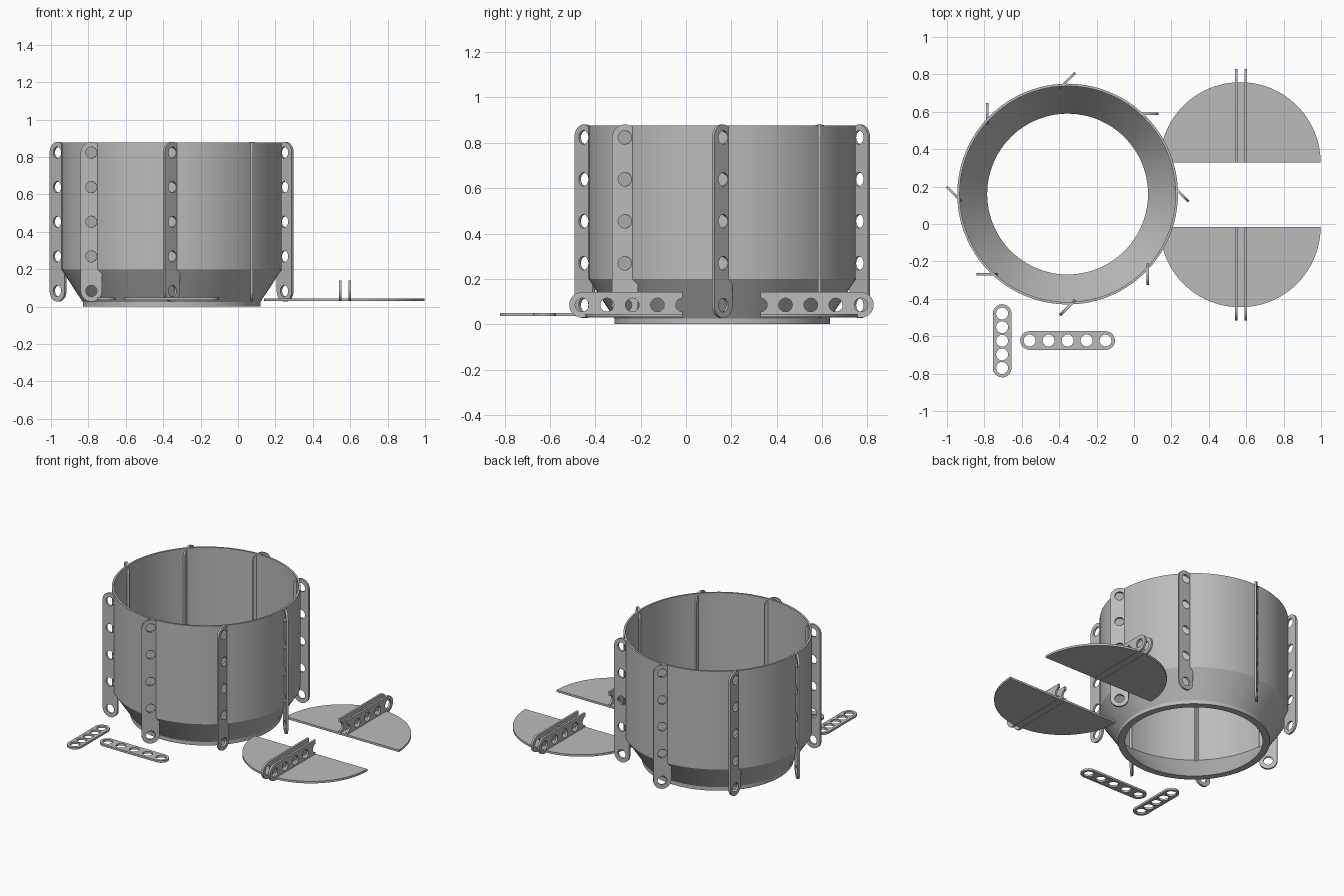
import bpy, bmesh
from math import cos, sin, pi
from mathutils import Matrix, Vector

cube = bpy.data.objects.get("Cube")
if cube:
    bpy.data.objects.remove(cube)

GREY = 0.5
mat = bpy.data.materials.new("plain grey")
mat.use_nodes = True
mat.diffuse_color = (GREY, GREY, GREY, 1)
mat.node_tree.nodes["Principled BSDF"].inputs["Base Color"].default_value = (GREY, GREY, GREY, 1)

THICK = 0.014
BOWL = Vector((-0.355, 0.16, 0))
Z = Vector((0, 0, 1))


def finish(name, bm, matrix):
    bmesh.ops.recalc_face_normals(bm, faces=bm.faces)
    mesh = bpy.data.meshes.new(name)
    bm.to_mesh(mesh)
    bm.free()
    mesh.materials.append(mat)
    obj = bpy.data.objects.new(name, mesh)
    bpy.context.collection.objects.link(obj)
    obj.matrix_world = matrix
    bpy.ops.object.select_all(action='DESELECT')
    obj.select_set(True)
    bpy.context.view_layer.objects.active = obj
    bpy.ops.object.shade_smooth_by_angle(angle=pi / 6)
    return obj


def arc(cx, r, start, end, n):
    angles = [start + (end - start) * i / n for i in range(n + 1)]
    return [(cx + r * cos(a), r * sin(a)) for a in angles]


def plate(name, outline, holes, matrix):
    """Flat sheet with holes, centred on its thickness."""
    bm = bmesh.new()
    for loop in [outline] + holes:
        vs = [bm.verts.new((x, y, -THICK / 2)) for x, y in loop]
        for i, v in enumerate(vs):
            bm.edges.new((vs[i - 1], v))
    bmesh.ops.triangle_fill(bm, use_beauty=True, edges=bm.edges[:], normal=Z)
    top = bmesh.ops.extrude_face_region(bm, geom=bm.faces[:])["geom"]
    bmesh.ops.translate(bm, vec=Z * THICK,
                        verts=[g for g in top if isinstance(g, bmesh.types.BMVert)])
    return finish(name, bm, matrix)


def strap(name, origin, along, across, pitch, width, hole=0.03, cut=False):
    """Five-hole strap; a cut strap ends in the middle of its last hole."""
    h, last = width / 2, 4 * pitch
    outline = arc(0, h, pi / 2, 3 * pi / 2, 16)
    if cut:
        outline += [(last, -h)] + arc(last, hole, -pi / 2, -3 * pi / 2, 16) + [(last, h)]
    else:
        outline += arc(last, h, -pi / 2, pi / 2, 16)
    holes = [arc(i * pitch, hole, 0, 2 * pi, 24)[:-1] for i in range(4 if cut else 5)]
    m = Matrix((along, across, along.cross(across))).transposed().to_4x4()
    return plate(name, outline, holes, Matrix.Translation(origin) @ m)


# Open bowl: straight wall, cone and foot ring, as a closed lathe profile
profile = [(0.43, 0), (0.475, 0), (0.475, 0.025), (0.59, 0.2),
           (0.59, 0.877), (0.577, 0.877), (0.577, 0.2)]
bm = bmesh.new()
ring = [bm.verts.new((r, 0, z)) for r, z in profile]
edges = [bm.edges.new((ring[i - 1], v)) for i, v in enumerate(ring)]
bmesh.ops.spin(bm, geom=ring + edges, cent=(0, 0, 0), axis=Z,
               angle=2 * pi, steps=96, use_merge=True)
bmesh.ops.remove_doubles(bm, verts=bm.verts, dist=0.0001)
finish("bowl", bm, Matrix.Translation(BOWL))

# Eight upright straps, each turned 45 degrees from the radius
for i in range(8):
    a = i * pi / 4
    out = Vector((cos(a), sin(a), 0))
    turn = Vector((cos(a - pi / 4), sin(a - pi / 4), 0))
    strap(f"wall_strap_{i + 1}", BOWL + out * 0.607 + Z * 0.084, Z, turn, 0.185, 0.114)

# Two half-disc flaps, each with a pair of standing straps
for side, edge_y, s in (("back", 0.328, 1), ("front", -0.015, -1)):
    outline = arc(0, 0.43, 0, s * pi, 48)
    plate(side + "_flap", outline, [], Matrix.Translation((0.568, edge_y, 0.038)))
    for label, x in (("left", 0.597), ("right", 0.546)):
        strap(f"{side}_flap_strap_{label}", Vector((x, edge_y + s * 0.444, 0.085)),
              Vector((0, -s, 0)), Z, 0.111, 0.112, cut=True)

# Two loose straps lying flat
strap("loose_strap_short", Vector((-0.705, -0.77, 0.043)),
      Vector((0, 1, 0)), Vector((-1, 0, 0)), 0.0728, 0.1, 0.032)
strap("loose_strap_long", Vector((-0.558, -0.623, 0.043)),
      Vector((1, 0, 0)), Vector((0, 1, 0)), 0.1015, 0.1, 0.032)
